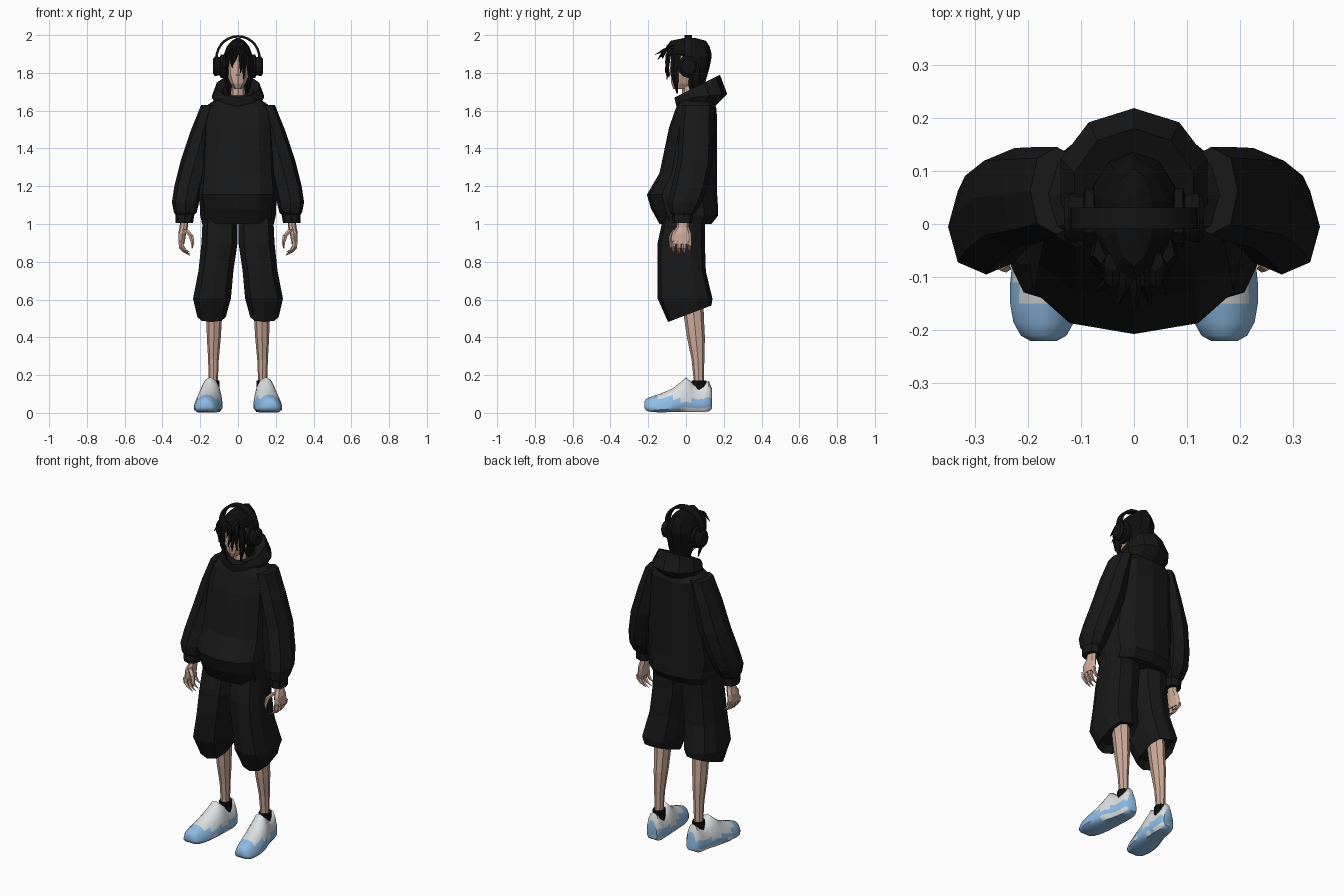
import bpy, bmesh, math
from mathutils import Vector

if "Cube" in bpy.data.objects:
    bpy.data.objects.remove(bpy.data.objects["Cube"], do_unlink=True)


def material(name, r, g, b):
    m = bpy.data.materials.new(name)
    m.use_nodes = True
    m.diffuse_color = (r, g, b, 1)
    bsdf = next(n for n in m.node_tree.nodes if n.type == 'BSDF_PRINCIPLED')
    bsdf.inputs["Base Color"].default_value = (r, g, b, 1)
    return m


CLOTH = material("black cloth", .009, .009, .009)
HAIR = material("hair black", .005, .005, .005)
PLASTIC = material("headphone black", .007, .007, .007)
SKIN = material("skin", .62, .41, .32)
WHITE = material("shoe white", .72, .75, .76)
BLUE = material("shoe blue", .27, .5, .78)


def ring(z, cx, rx, yf, yb, n=10, p=1.0, tilt=0.0):
    """Horizontal ring of n points starting at the front; p < 1 makes it boxier."""
    cy, ry, pts = (yf + yb) / 2, (yb - yf) / 2, []
    for i in range(n):
        a = 2 * math.pi * i / n
        s, c = math.sin(a), math.cos(a)
        x = math.copysign(abs(s) ** p, s) if abs(s) > 1e-6 else 0
        y = -math.copysign(abs(c) ** p, c) if abs(c) > 1e-6 else 0
        pts.append(Vector((cx + rx * x, cy + ry * y, z + tilt * ry * y)))
    return pts


def loft(name, rings, mats, side=1, rule=None, smooth=None, closed=False):
    """Skin a list of equal rings, with caps; side = -1 mirrors in x."""
    bm = bmesh.new()
    vs = [[bm.verts.new((side * p.x, p.y, p.z)) for p in r] for r in rings]
    n = len(vs[0])
    pairs = list(zip(vs, vs[1:])) + ([(vs[-1], vs[0])] if closed else [])
    for a, b in pairs:
        for i in range(n):
            j = (i + 1) % n
            bm.faces.new((a[i], a[j], b[j], b[i]))
    if not closed:
        bm.faces.new(vs[0])
        bm.faces.new(vs[-1])
    bmesh.ops.recalc_face_normals(bm, faces=bm.faces)
    if rule:
        for f in bm.faces:
            f.material_index = rule(f)
    me = bpy.data.meshes.new(name)
    bm.to_mesh(me)
    bm.free()
    for m in mats:
        me.materials.append(m)
    ob = bpy.data.objects.new(name, me)
    bpy.context.collection.objects.link(ob)
    if smooth:
        bpy.ops.object.select_all(action='DESELECT')
        bpy.context.view_layer.objects.active = ob
        ob.select_set(True)
        bpy.ops.object.shade_smooth_by_angle(angle=math.radians(smooth))
    return ob


def taper(name, pts, r, mat, side=1, flat=1.0, n=5):
    """Tapering strand through (x, y, z) points, ending in a fine tip."""
    rings = []
    for i, (x, y, z) in enumerate(pts):
        k = r * (1 - .85 * (i / (len(pts) - 1)) ** 2)
        rings.append(ring(z, x, k, y - k * flat, y + k * flat, n))
    return loft(name, rings, [mat], side)


# Hoodie body: narrow hem, bulging front, sloping shoulders
torso = [(1.0, .19, -.14, .135), (1.045, .2, -.165, .17), (1.08, .2, -.185, .17),
         (1.155, .21, -.207, .165), (1.27, .2, -.14, .165), (1.51, .19, -.09, .165),
         (1.61, .19, -.055, .162), (1.645, .14, -.04, .15), (1.68, .08, -.02, .11)]
loft("hoodie_body", [ring(z, 0, w, f, b, 12, .8) for z, w, f, b in torso], [CLOTH])

# Folded hood resting round the neck, higher at the back
hood = [(1.62, .12, -.05, .15, 0), (1.675, .145, -.06, .218, .1), (1.73, .118, -.06, .18, .5),
        (1.705, .085, -.05, .1, .5), (1.63, .05, -.02, .08, 0)]
loft("hood", [ring(z, 0, w, f, b, 10, 1, t) for z, w, f, b, t in hood], [CLOTH])

sleeve = [(1.63, .145, .05, -.02, .145), (1.5, .182, .066, -.035, .145),
          (1.34, .225, .077, -.045, .143), (1.2, .262, .075, -.075, .115),
          (1.115, .278, .072, -.095, .085), (1.06, .279, .06, -.085, .05),
          (1.05, .281, .05, -.075, .035), (1.005, .284, .046, -.072, .032)]
shorts = [(1.04, .095, .095, -.12, .1, 0), (.9, .098, .099, -.15, .1, 0),
          (.75, .117, .096, -.152, .105, 0), (.605, .138, .104, -.15, .14, 0),
          (.525, .14, .078, -.095, .135, .38), (.56, .138, .06, -.07, .11, .38)]
shin = [(.66, .125, .05, -.03, .09), (.5, .126, .041, -.01, .095), (.4, .128, .037, .005, .1),
        (.28, .13, .028, .03, .097), (.18, .131, .025, .04, .095), (.1, .131, .028, .035, .1)]
palm = [(1.03, .284, .022, -.045, .015), (.985, .287, .022, -.05, .015),
        (.95, .295, .021, -.075, .028), (.895, .3, .016, -.078, .03)]

# Shoe sections along y: y, centre x, half width, bottom, top
shoe = [(-.22, .17, .025, .025, .06), (-.21, .17, .043, .012, .075), (-.185, .17, .057, .005, .086),
        (-.15, .167, .066, .003, .097), (-.11, .162, .071, .003, .112), (-.07, .157, .072, .005, .13),
        (-.03, .15, .068, .005, .162), (0, .146, .063, .005, .188), (.03, .14, .058, .005, .162),
        (.06, .136, .053, .005, .142), (.095, .133, .05, .005, .15), (.12, .131, .045, .008, .17),
        (.137, .13, .032, .02, .13)]
half = [(.72, 0), (1, .14), (1, .3), (.93, .48), (.75, .72), (.42, .94)]
section = [(0, 0)] + half + [(0, 1)] + [(-x, z) for x, z in reversed(half)]


def shoe_colour(f):
    c = f.calc_center_median()
    if f.normal.z < -.6 or c.y < -.165:
        return 1
    if c.y < -.09:
        return int(c.z < .085)
    if c.y < .02:
        return int(.03 < c.z < .07)
    return int(.035 < c.z < .085)


for side, tag in ((1, "left"), (-1, "right")):
    loft(tag + "_sleeve", [ring(z, c, w, f, b, 8, .85) for z, c, w, f, b in sleeve], [CLOTH], side)
    loft(tag + "_shorts_leg", [ring(z, c, w, f, b, 10, .75, t) for z, c, w, f, b, t in shorts],
         [CLOTH], side)
    loft(tag + "_shin", [ring(z, c, w, f, b, 8) for z, c, w, f, b in shin], [SKIN], side)
    loft(tag + "_sock", [ring(z, .131, .034, .028, .108, 8) for z in (.1, .172)], [HAIR], side)
    loft(tag + "_shoe",
         [[Vector((c + w * x, y, lo + (hi - lo) * z)) for x, z in section] for y, c, w, lo, hi in shoe],
         [WHITE, BLUE], side, shoe_colour, 50)

    # Hand with four fingers curling inward and a thumb
    loft(tag + "_palm", [ring(z, c, w, f, b, 8) for z, c, w, f, b in palm], [SKIN], side)
    for i in range(4):
        y, drop = -.066 + .028 * i, (0, .008, .006, -.008)[i]
        taper(tag + "_finger", [(.302, y, .91), (.3, y, .88 - drop), (.283, y, .858 - drop),
                                (.255, y, .842 - drop)], .014, SKIN, side)
    taper(tag + "_thumb", [(.28, -.055, .97), (.25, -.075, .94), (.24, -.082, .9),
                           (.243, -.082, .87)], .015, SKIN, side)

    # Headphone cup: padded ring inside, housing outside
    cup = [(.066, .045), (.07, .06), (.092, .062), (.096, .048), (.122, .052), (.132, .04)]
    loft(tag + "_ear_cup", [[Vector((x, .012 + r * .9 * math.cos(a), 1.835 + r * math.sin(a)))
                             for a in [math.tau * k / 12 for k in range(12)]] for x, r in cup],
         [PLASTIC], side)

    # Side hair framing the face down to the jaw
    taper(tag + "_side_lock", [(.058, -.05, 1.9), (.068, -.058, 1.83), (.064, -.055, 1.76),
                               (.05, -.045, 1.69)], .02, HAIR, side, 1.4)

# Headphone band swept over the head
band = []
for k in range(17):
    a = math.radians(-105 + 210 * k / 16)
    band.append([Vector((r * math.sin(a), y, 1.88 + r * math.cos(a)))
                 for r, y in ((.12, -.009), (.12, .031), (.107, .031), (.107, -.009))])
loft("headphone_band", band, [PLASTIC], smooth=40)

# Neck, face and nose
loft("neck", [ring(z, 0, .036, -.02, .07, 8) for z in (1.6, 1.78)], [SKIN])
face = [(1.715, .018, -.068, .03), (1.745, .042, -.078, .06), (1.79, .062, -.08, .08),
        (1.85, .07, -.08, .1), (1.91, .066, -.08, .1), (1.94, .045, -.06, .08)]
loft("face", [ring(z, 0, w, f, b, 10, .9) for z, w, f, b in face], [SKIN])
taper("nose", [(0, -.08, 1.785), (0, -.086, 1.793), (0, -.078, 1.84)], .014, SKIN, n=4)

# Hair: faceted cap, covering the back and the sides
cap = [(1.69, .05, .015, .09), (1.76, .072, 0, .105), (1.83, .081, -.03, .125),
       (1.885, .08, -.055, .136), (1.9, .078, -.098, .136), (1.94, .062, -.105, .125),
       (1.97, .035, -.08, .105), (1.985, .008, -.01, .05)]
loft("hair_cap", [ring(z, 0, w, f, b, 10) for z, w, f, b in cap], [HAIR])

# Fringe over the face, and spikes pushed forward: root x, tip x, tip y, tip z
fringe = [(-.055, -.058, -.095, 1.8), (-.035, -.03, -.105, 1.825), (-.015, -.022, -.11, 1.85),
          (.02, .014, -.11, 1.8), (.035, .03, -.1, 1.765), (.055, .056, -.09, 1.775)]
for x, tx, ty, tz in fringe:
    taper("fringe_lock", [(x * .8, -.075, 1.93), (x, -.092, 1.895),
                          ((x + tx) / 2, -.098, (1.895 + tz) / 2), (tx, ty, tz)], .017, HAIR)
spikes = [(-.04, -.07, -.125, 1.875), (-.015, -.03, -.15, 1.9), (.005, 0, -.165, 1.895),
          (.02, .03, -.15, 1.87), (.04, .06, -.13, 1.885)]
for x, tx, ty, tz in spikes:
    taper("hair_spike", [(x, -.07, 1.945), (x, -.105, 1.928), (tx, ty, tz)], .018, HAIR)
